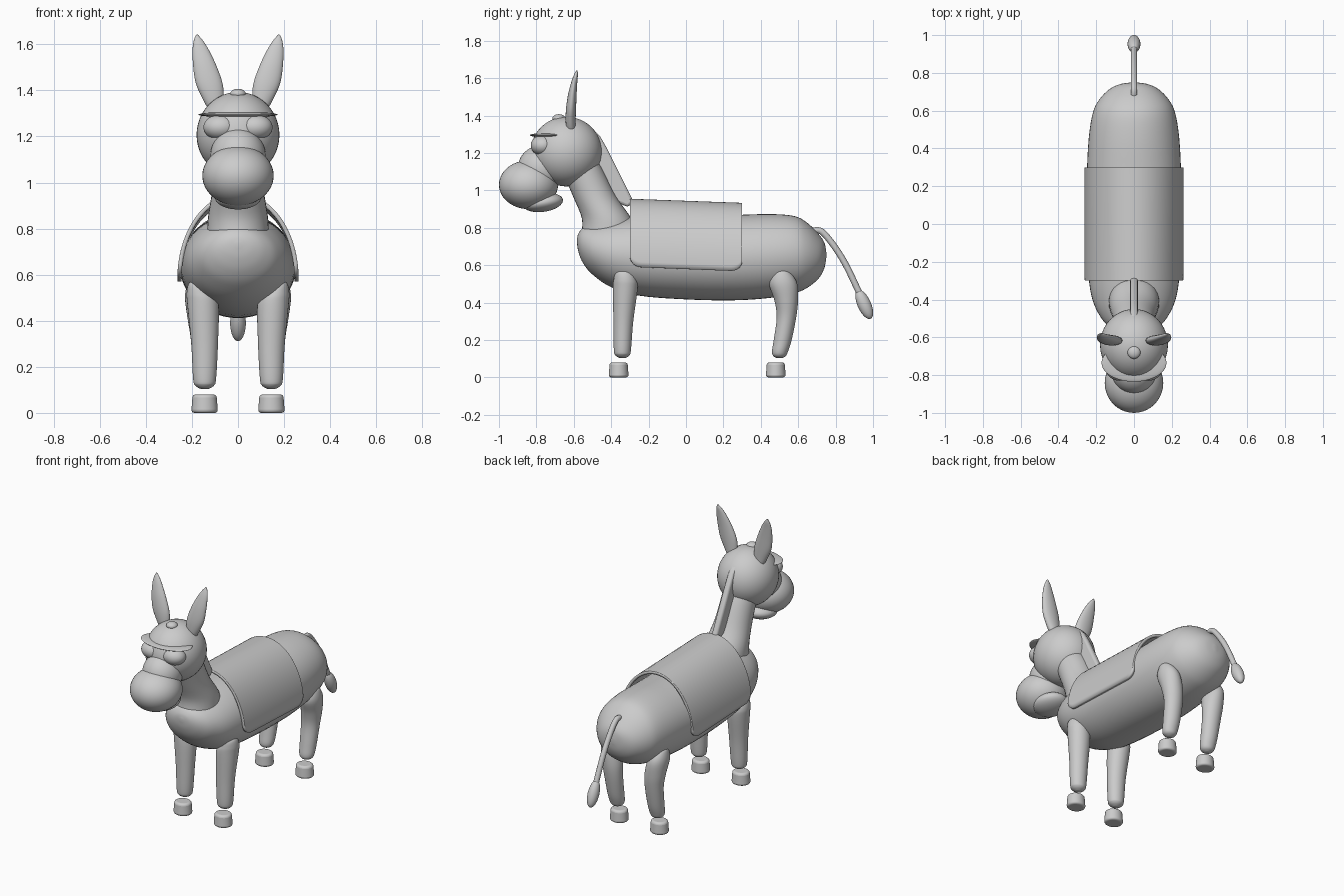
import bpy, bmesh, math
from mathutils import Vector

cube = bpy.data.objects.get("Cube")
if cube:
    bpy.data.objects.remove(cube, do_unlink=True)

grey = bpy.data.materials.new("plain_grey")
grey.use_nodes = True
tone = (0.6, 0.6, 0.6, 1)
grey.diffuse_color = tone
grey.node_tree.nodes["Principled BSDF"].inputs["Base Color"].default_value = tone


def finish(name, bm, angle=50):
    bmesh.ops.recalc_face_normals(bm, faces=bm.faces)
    mesh = bpy.data.meshes.new(name)
    bm.to_mesh(mesh)
    bm.free()
    mesh.materials.append(grey)
    ob = bpy.data.objects.new(name, mesh)
    bpy.context.collection.objects.link(ob)
    bpy.ops.object.select_all(action='DESELECT')
    bpy.context.view_layer.objects.active = ob
    ob.select_set(True)
    bpy.ops.object.shade_smooth_by_angle(angle=math.radians(angle))
    return ob


def smooth_rows(rows, steps=5):
    """Catmull-Rom interpolation through rows of numbers."""
    pts = [Vector(r) for r in rows]
    pts = [pts[0]] + pts + [pts[-1]]
    out = []
    for a, b, c, d in zip(pts, pts[1:], pts[2:], pts[3:]):
        for i in range(steps):
            t = i / steps
            out.append(b + (c - a) * t / 2 + (a * 2 - b * 5 + c * 4 - d) * t * t / 2
                       + (b * 3 - a - c * 3 + d) * t ** 3 / 2)
    return out + [pts[-1]]


def loft(name, rows, along='Z', sides=32, steps=5, angle=50):
    """Skin elliptical rings; each row is centre x, y, z and two radii."""
    bm = bmesh.new()
    rings = []
    for x, y, z, r1, r2 in smooth_rows(rows, steps):
        r1, r2 = max(r1, .001), max(r2, .001)
        ring = []
        for i in range(sides):
            a = math.tau * i / sides
            u, v = r1 * math.cos(a), r2 * math.sin(a)
            ring.append(bm.verts.new((x + u, y + v, z) if along == 'Z' else (x + u, y, z + v)))
        rings.append(ring)
    for lo, hi in zip(rings, rings[1:]):
        for i in range(sides):
            j = (i + 1) % sides
            bm.faces.new((lo[i], lo[j], hi[j], hi[i]))
    bm.faces.new(rings[0])
    bm.faces.new(rings[-1])
    return finish(name, bm, angle)


def ball(name, centre, radii, tilt=0):
    bm = bmesh.new()
    bmesh.ops.create_uvsphere(bm, u_segments=40, v_segments=24, radius=1)
    bmesh.ops.scale(bm, vec=radii, verts=bm.verts)
    ob = finish(name, bm)
    ob.location = centre
    ob.rotation_euler.x = tilt
    return ob


# Body: y, bottom, top, half width
body = [(-.583, .72, .74, .01), (-.575, .67, .77, .065), (-.55, .61, .80, .12),
        (-.5, .55, .82, .172), (-.4, .482, .842, .22), (-.25, .437, .86, .243),
        (0, .417, .865, .253), (.25, .412, .868, .25), (.45, .425, .873, .24),
        (.58, .45, .862, .22), (.65, .48, .825, .19), (.71, .53, .765, .135),
        (.74, .585, .72, .075), (.75, .64, .67, .01)]
loft("body", [(0, y, (lo + hi) / 2, w, (hi - lo) / 2) for y, lo, hi, w in body],
     along='Y', sides=48)

# Neck
loft("neck", [(0, -.41, .76, .135, .15), (0, -.425, .85, .13, .132),
              (0, -.49, .97, .112, .115), (0, -.56, 1.12, .105, .11),
              (0, -.6, 1.2, .1, .1)])

# Head and face
ball("head", (0, -.64, 1.207), (.18, .19, .186))
ball("brow", (0, -.735, 1.295), (.172, .1, .012))
for s, side in ((1, "left"), (-1, "right")):
    ball(side + "_eye", (s * .075, -.765, 1.24), (.075, .065, .056))
ball("nose_bridge", (0, -.775, 1.115), (.12, .125, .125))
ball("muzzle", (0, -.842, 1.03), (.155, .158, .13))
ball("lower_jaw", (0, -.765, .935), (.1, .108, .05), math.radians(8))
ball("forelock", (0, -.68, 1.385), (.034, .034, .022))

# Mane: thin fin along the back of the neck
bm = bmesh.new()
outline = [(-.5, 1.33), (-.46, 1.29), (-.42, 1.22), (-.35, 1.08),
           (-.28, .94), (-.31, .91), (-.4, .95), (-.52, 1.15)]
fin = [[bm.verts.new((x, y, z)) for y, z in outline] for x in (-.02, .02)]
bm.faces.new(fin[0])
bm.faces.new(fin[1])
for i in range(len(outline)):
    j = (i + 1) % len(outline)
    bm.faces.new((fin[0][i], fin[0][j], fin[1][j], fin[1][i]))
mane = finish("mane", bm)
bevel = mane.modifiers.new("round", 'BEVEL')
bevel.width, bevel.segments = .014, 3

# Ears, legs and hooves on both sides
ear = [(.1, -.615, 1.32, .03, .022), (.107, -.617, 1.36, .045, .026),
       (.125, -.615, 1.43, .058, .027), (.145, -.608, 1.51, .05, .023),
       (.163, -.597, 1.58, .034, .016), (.173, -.588, 1.62, .018, .01),
       (.178, -.583, 1.642, .003, .003)]
front_leg = [(.185, -.33, .575, .012, .015), (.18, -.33, .56, .035, .045),
             (.165, -.325, .52, .058, .062), (.152, -.325, .47, .068, .066),
             (.145, -.335, .3, .058, .053), (.145, -.34, .15, .05, .046),
             (.145, -.34, .118, .04, .038), (.145, -.34, .103, .015, .015)]
back_leg = [(.19, .51, .575, .012, .015), (.185, .513, .56, .035, .045),
            (.17, .52, .5, .06, .075), (.155, .536, .41, .064, .063),
            (.147, .537, .32, .058, .052), (.145, .517, .2, .052, .048),
            (.145, .503, .14, .047, .043), (.145, .5, .115, .036, .034),
            (.145, .5, .103, .014, .014)]
for s, side in ((1, "left"), (-1, "right")):
    for part, rows in (("ear", ear), ("front_leg", front_leg), ("back_leg", back_leg)):
        loft(f"{side}_{part}", [(s * r[0],) + r[1:] for r in rows])
    for part, y in (("front_hoof", -.36), ("back_hoof", .48)):
        bm = bmesh.new()
        bmesh.ops.create_cone(bm, cap_ends=True, segments=32, radius1=.058,
                              radius2=.052, depth=.08)
        bmesh.ops.scale(bm, vec=(1, .92, 1), verts=bm.verts)
        hoof = finish(f"{side}_{part}", bm)
        hoof.location = (s * .145, y, .04)
        bevel = hoof.modifiers.new("round", 'BEVEL')
        bevel.width, bevel.segments = .014, 4

# Blanket: arched sheet with rounded lower corners
bm = bmesh.new()
grid = []
n_y, n_a = 40, 40
for i in range(n_y + 1):
    f = -math.cos(math.pi * i / n_y)
    y = .3 * f
    corner = max(0, (abs(f) - .8) / .2)
    reach = math.radians(91 - 9 * (1 - math.sqrt(max(0, 1 - corner ** 2))) + 2 * f)
    top = .935 - .011 * f
    row = []
    for k in range(n_a + 1):
        a = reach * (2 * k / n_a - 1)
        row.append(bm.verts.new((.254 * math.sin(a), y, .585 + (top - .585) * math.cos(a))))
    grid.append(row)
for lo, hi in zip(grid, grid[1:]):
    for k in range(n_a):
        bm.faces.new((lo[k], lo[k + 1], hi[k + 1], hi[k]))
blanket = finish("blanket", bm)
solid = blanket.modifiers.new("thickness", 'SOLIDIFY')
solid.thickness, solid.offset = .018, 0

# Tail and its tuft
curve = bpy.data.curves.new("tail", 'CURVE')
curve.dimensions = '3D'
curve.bevel_depth, curve.bevel_resolution = .017, 4
curve.use_fill_caps = True
path = smooth_rows([(0, .66, .775), (0, .715, .785), (0, .775, .725),
                    (0, .85, .61), (0, .925, .455)])
spline = curve.splines.new('POLY')
spline.points.add(len(path) - 1)
for point, co in zip(spline.points, path):
    point.co = (*co, 1)
spline.use_smooth = True
curve.materials.append(grey)
tail = bpy.data.objects.new("tail", curve)
bpy.context.collection.objects.link(tail)
ball("tail_tuft", (0, .953, .39), (.034, .036, .084), math.radians(24))
